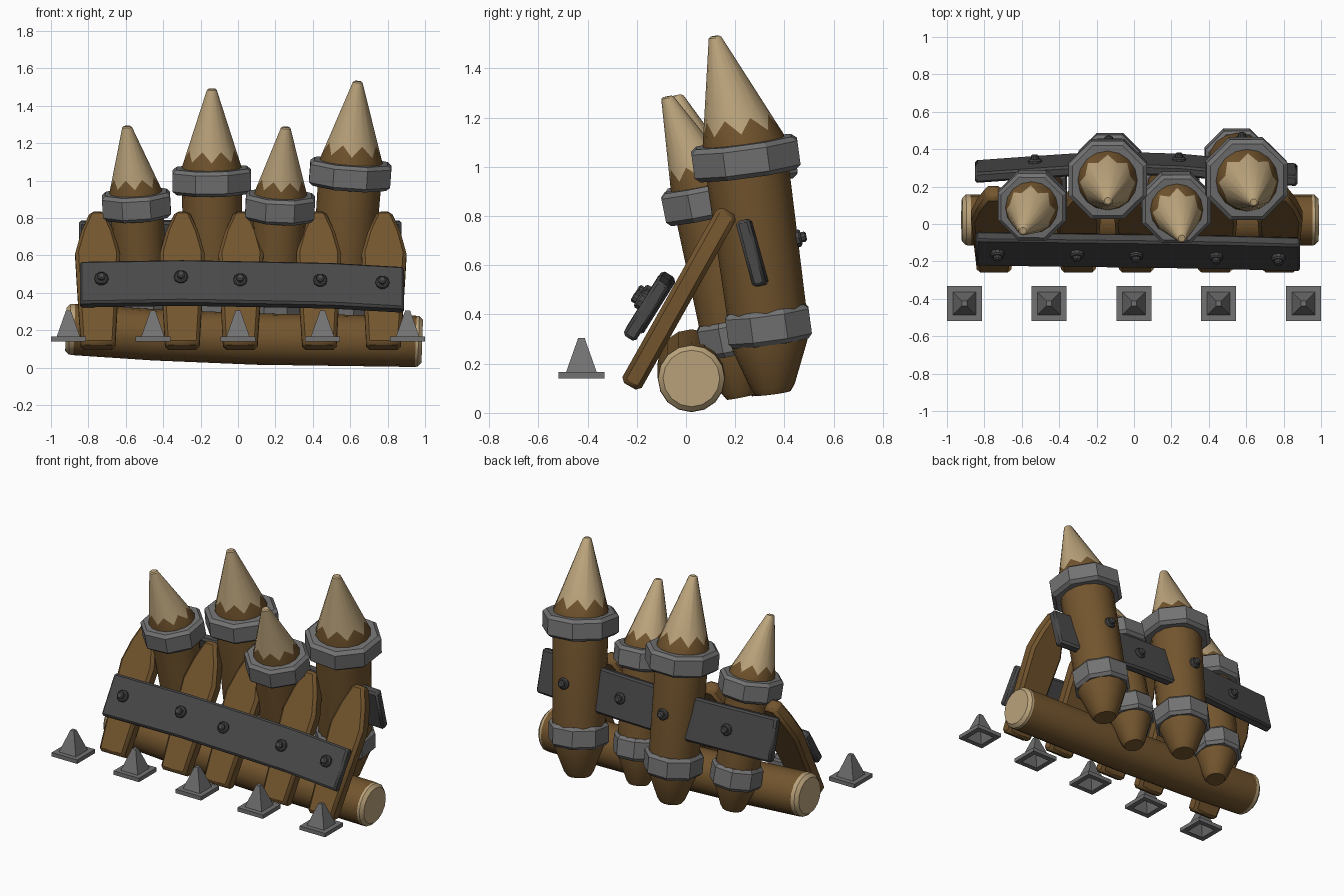
import bpy, bmesh, math
from mathutils import Vector as V

if "Cube" in bpy.data.objects:
    bpy.data.objects.remove(bpy.data.objects["Cube"])


def material(name, c):
    m = bpy.data.materials.new(name)
    m.diffuse_color = (*c, 1)
    m.use_nodes = True
    m.node_tree.nodes["Principled BSDF"].inputs["Base Color"].default_value = m.diffuse_color
    return m


BARK = material("bark", (0.17, 0.09, 0.027))
WOOD = material("cut_wood", (0.50, 0.37, 0.20))
IRON = material("iron", (0.17, 0.17, 0.17))
DARK = material("dark_iron", (0.065, 0.065, 0.065))


def ring(c, d, r, n, turn=0.0, zig=0.0):
    """Ring of n points around axis d; zig shifts and shrinks are handled by callers."""
    d = V(d).normalized()
    u = (V((1, 0, 0)) if abs(d.x) < 0.8 else V((0, 1, 0)))
    u = (u - d * u.dot(d)).normalized()
    w = d.cross(u)
    return [V(c) + r * (math.cos(a) * u + math.sin(a) * w)
            for a in (turn + 2 * math.pi * i / n for i in range(n))]


def loft(name, rings, mats, wood=(), bevel=0.0, smooth=True, closed=False):
    """Skin rings; band indices listed in wood use the second material."""
    bm = bmesh.new()
    rows = [[bm.verts.new(p) for p in r] for r in rings]
    n = len(rows[0])
    for b in range(len(rows) if closed else len(rows) - 1):
        lo, hi = rows[b], rows[(b + 1) % len(rows)]
        for i in range(n):
            j = (i + 1) % n
            bm.faces.new((lo[i], lo[j], hi[j], hi[i])).material_index = int(b in wood)
    if not closed:
        bm.faces.new(rows[0]).material_index = int(0 in wood)
        bm.faces.new(rows[-1]).material_index = int(len(rows) - 2 in wood)
    bmesh.ops.recalc_face_normals(bm, faces=bm.faces)
    me = bpy.data.meshes.new(name)
    bm.to_mesh(me)
    bm.free()
    for m in mats:
        me.materials.append(m)
    ob = bpy.data.objects.new(name, me)
    bpy.context.collection.objects.link(ob)
    if bevel:
        mod = ob.modifiers.new("bevel", "BEVEL")
        mod.width, mod.segments = bevel, 1
        mod.limit_method, mod.angle_limit = "ANGLE", math.radians(40)
    if smooth:
        bpy.ops.object.select_all(action="DESELECT")
        ob.select_set(True)
        bpy.context.view_layer.objects.active = ob
        bpy.ops.object.shade_smooth_by_angle(angle=math.radians(30))
    return ob


def collar(name, c, d, r, h):
    # chamfered octagonal iron band
    d = V(d).normalized()
    prof = [(-h / 2, r * 0.9), (-h * 0.36, r), (h * 0.36, r), (h / 2, r * 0.9)]
    loft(name, [ring(V(c) + d * t, d, q, 8, math.pi / 8) for t, q in prof], [IRON], smooth=False)


def post(i, base, low, top, tip, r, r_low, r_top):
    # sharpened stake: blunt foot, bark shaft, zigzag bark edge, bare cone
    base, low, top, tip = map(V, (base, low, top, tip))
    d = (top - low).normalized()
    n = 16
    neck = top + d * 0.075
    rings = [ring(base, d, r * 0.42, n), ring(base.lerp(low, 0.1), d, r * 0.53, n),
             ring(base.lerp(low, 0.7), d, r * 0.9, n), ring(low, d, r * 0.95, n),
             ring(top, d, r, n), ring(neck, d, r * 0.98, n)]
    cone_lo, cone_hi = rings[-1], ring(tip, d, 0.026, n)
    rings.append([a.lerp(b, 0.22 if k % 2 else 0.08)
                  for k, (a, b) in enumerate(zip(cone_lo, cone_hi))])
    rings += [cone_hi, ring(tip + d * 0.006, d, 0.018, n)]
    loft(f"stake_{i}", rings, [BARK, WOOD], wood=(6, 7))
    collar(f"upper_collar_{i}", top, d, r_top, 0.135)
    collar(f"lower_collar_{i}", low, d, r_low, 0.14)


post(1, (-0.49, 0.215, 0.075), (-0.51, 0.20, 0.31), (-0.543, 0.10, 0.87), (-0.593, -0.035, 1.285), 0.143, 0.16, 0.197)
post(2, (-0.125, 0.335, 0.075), (-0.13, 0.315, 0.335), (-0.14, 0.24, 1.0), (-0.14, 0.125, 1.485), 0.162, 0.182, 0.227)
post(3, (0.19, 0.225, 0.065), (0.20, 0.20, 0.31), (0.225, 0.09, 0.86), (0.255, -0.075, 1.28), 0.143, 0.16, 0.2)
post(4, (0.535, 0.355, 0.08), (0.55, 0.335, 0.355), (0.60, 0.243, 1.035), (0.64, 0.118, 1.525), 0.17, 0.185, 0.235)

# ground log with bare bevelled ends
log = [(-0.92, 0.205, 0.115), (-0.9, 0.205, 0.135), (-0.875, 0.203, 0.137), (-0.45, 0.175, 0.137),
       (0.1, 0.152, 0.137), (0.95, 0.14, 0.137), (0.965, 0.14, 0.135), (0.985, 0.14, 0.115)]
loft("ground_log", [ring((x, 0.022, z), (1, 0, -0.035), r, 16) for x, z, r in log],
     [BARK, WOOD], wood=(0, 1, 5, 6))

# leaning pointed planks
foot, head = V((0, -0.228, 0.108)), V((0, 0.172, 0.82))
up = (head - foot).normalized()
out = V((0, -up.z, up.y))
outline = [(0.0, 0.092), (0.45, 0.115), (0.56, 0.12), (0.69, 0.088), (0.817, 0.038)]
for i, (xb, xt) in enumerate([(-0.748, -0.752), (-0.298, -0.298), (0.012, 0.018), (0.435, 0.43), (0.778, 0.782)]):
    rows = []
    for s, w in outline:
        c = foot + up * s + V((xb + (xt - xb) * s / 0.82, 0, 0))
        rows.append([c + V((a * w, 0, 0)) + out * b * 0.045
                     for a, b in ((-1, -1), (1, -1), (1, 1), (-1, 1))])
    loft(f"front_plank_{i + 1}", rows, [BARK], bevel=0.018)


def strap(name, stations, tilt, height, thick):
    # flat iron strap swept along x
    t = V((0, math.sin(tilt), math.cos(tilt))) * height / 2
    q = V((0, math.cos(tilt), -math.sin(tilt))) * thick / 2
    loft(name, [[V(p) - t - q, V(p) + t - q, V(p) + t + q, V(p) - t + q] for p in stations],
         [DARK], bevel=0.012)


strap("front_strap", [(-0.845, -0.133, 0.443), (-0.3, -0.14, 0.452), (0.1, -0.145, 0.445),
                      (0.5, -0.152, 0.437), (0.888, -0.163, 0.415)], math.radians(32), 0.265, 0.06)
strap("back_strap", [(-0.85, 0.28, 0.65), (-0.5, 0.305, 0.65), (-0.15, 0.328, 0.655),
                     (0.25, 0.315, 0.655), (0.6, 0.283, 0.65), (0.873, 0.263, 0.65)],
      math.radians(-15), 0.275, 0.058)


def bolt(name, c, d):
    # flange with a raised head
    c, d = V(c), V(d).normalized()
    prof = [(-0.02, 0.037), (0.008, 0.037), (0.016, 0.03), (0.016, 0.022), (0.032, 0.022), (0.038, 0.014)]
    loft(name, [ring(c + d * t, d, r, 10) for t, r in prof], [DARK])


for i, (x, y, z) in enumerate([(-0.73, -0.158, 0.475), (-0.305, -0.16, 0.485), (0.012, -0.165, 0.468),
                               (0.44, -0.172, 0.466), (0.772, -0.18, 0.455)]):
    bolt(f"front_bolt_{i + 1}", (x, y - 0.004, z), out)
for i, p in enumerate([(-0.53, 0.333, 0.655), (-0.135, 0.433, 0.69), (0.24, 0.343, 0.66), (0.577, 0.452, 0.71)]):
    bolt(f"back_bolt_{i + 1}", p, (0, 1, 0.2))

# row of hollow caltrop spikes on square plates
prof = [(0.06, 0.14), (0.093, 0.14), (0.093, 0.166), (0.062, 0.166), (0.013, 0.305), (0.006, 0.27)]
for i, x in enumerate([-0.907, -0.455, 0.0, 0.452, 0.907]):
    rows = [ring((x, -0.425, z), (0, 0, 1), r * math.sqrt(2), 4, math.pi / 4) for r, z in prof]
    # cap the spike top and the hollow apex with coincident small rings
    rows.insert(5, ring((x, -0.425, 0.305), (0, 0, 1), 0.001, 4, math.pi / 4))
    loft(f"small_spike_{i + 1}", rows, [IRON], smooth=False, closed=True)
